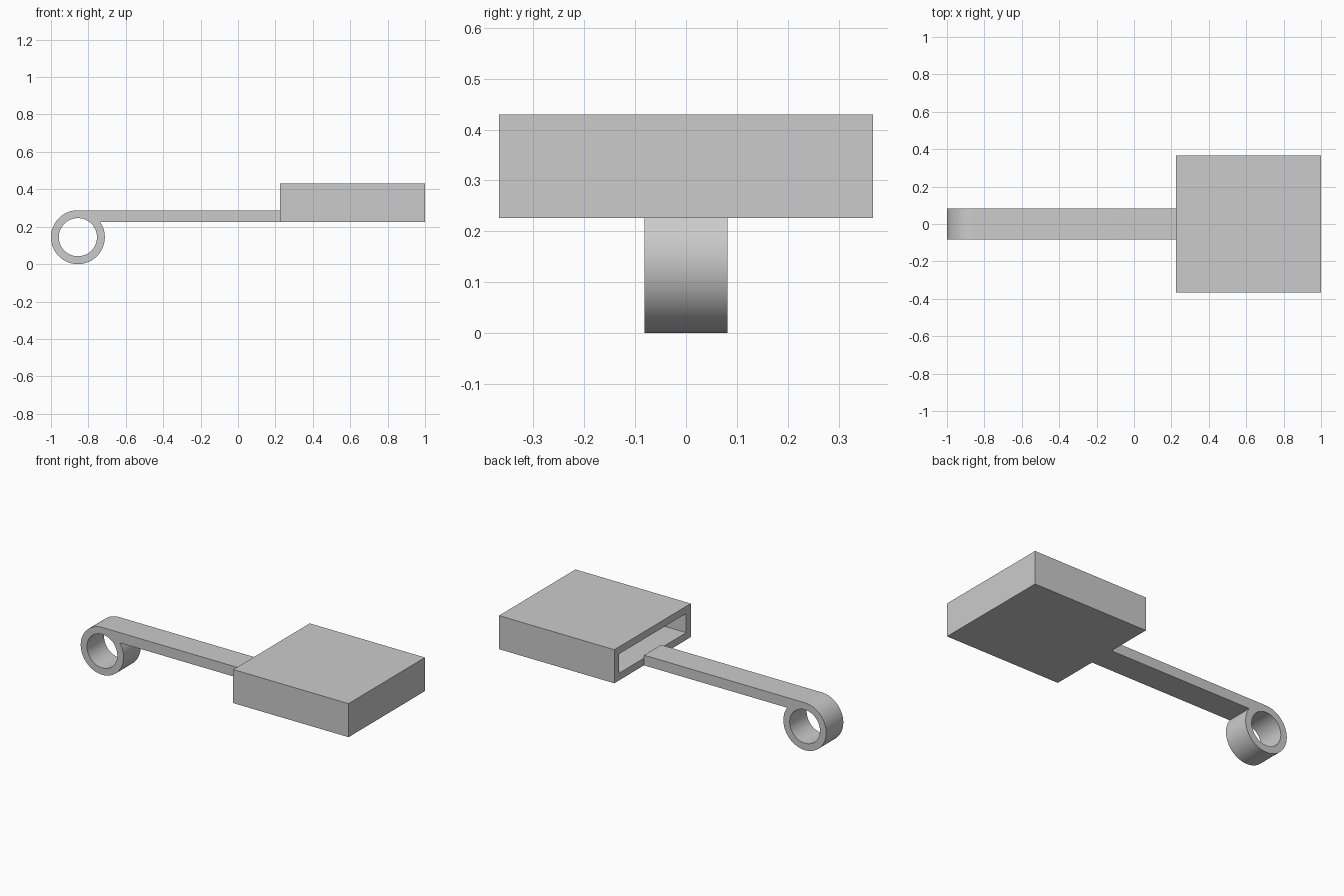
import bpy
import bmesh
from math import asin, cos, sin, pi, tau

if "Cube" in bpy.data.objects:
    bpy.data.objects.remove(bpy.data.objects["Cube"], do_unlink=True)

# Shared sizes
WALL = 0.062
BASE_Z, TOP_Z = 0.226, 0.43
SLEEVE_X, END_X = 0.225, 1.0
HALF_Y = 0.367
ARM_HALF_Y = 0.082
RING_R, BORE_R = 0.144, 0.102
RING_X, RING_Z = -1 + RING_R, RING_R

grey = bpy.data.materials.new("plain grey")
grey.use_nodes = True
grey.diffuse_color = (0.6, 0.6, 0.6, 1)
grey.node_tree.nodes["Principled BSDF"].inputs["Base Color"].default_value = (0.6, 0.6, 0.6, 1)


def arc(radius, start, end, steps):
    angles = [start + (end - start) * i / steps for i in range(steps + 1)]
    return [(RING_X + radius * cos(a), RING_Z + radius * sin(a)) for a in angles]


def add_loop(curve, points):
    spline = curve.splines.new("POLY")
    spline.points.add(len(points) - 1)
    for p, (x, z) in zip(spline.points, points):
        p.co = (x, z, 0, 1)
    spline.use_cyclic_u = True


# Arm ending in a ring: side profile with a bore, extruded across the width
curve = bpy.data.curves.new("arm_profile", "CURVE")
curve.dimensions = "2D"
curve.fill_mode = "BOTH"
curve.extrude = ARM_HALF_Y
joint = asin((BASE_Z - RING_Z) / RING_R)
outline = arc(RING_R, pi / 2, tau + joint, 72)
outline += [(SLEEVE_X, BASE_Z), (SLEEVE_X, RING_Z + RING_R)]
add_loop(curve, outline)
add_loop(curve, arc(BORE_R, 0, tau, 72)[:-1])
arm = bpy.data.objects.new("arm_with_ring", curve)
bpy.context.collection.objects.link(arm)
arm.rotation_euler.x = pi / 2
bpy.ops.object.select_all(action="DESELECT")
arm.select_set(True)
bpy.context.view_layer.objects.active = arm
bpy.ops.object.convert(target="MESH")
bpy.ops.object.transform_apply(location=False, rotation=True, scale=False)
arm = bpy.context.object
arm.name = "arm_with_ring"
bm = bmesh.new()
bm.from_mesh(arm.data)
bmesh.ops.remove_doubles(bm, verts=bm.verts, dist=0.0001)
bmesh.ops.recalc_face_normals(bm, faces=bm.faces)
bm.to_mesh(arm.data)
bm.free()
arm.data.materials.clear()
arm.data.materials.append(grey)
bpy.ops.object.shade_smooth_by_angle(angle=pi / 6)

# Hollow sleeve: a box whose arm-side face is inset and pushed inwards
bm = bmesh.new()
bmesh.ops.create_cube(bm, size=1)
bmesh.ops.scale(bm, verts=bm.verts, vec=(END_X - SLEEVE_X, 2 * HALF_Y, TOP_Z - BASE_Z))
bmesh.ops.translate(bm, verts=bm.verts, vec=((END_X + SLEEVE_X) / 2, 0, (TOP_Z + BASE_Z) / 2))
bm.normal_update()
mouth = min(bm.faces, key=lambda f: f.calc_center_median().x)
bmesh.ops.inset_region(bm, faces=[mouth], thickness=WALL)
pocket = bmesh.ops.extrude_discrete_faces(bm, faces=[mouth])["faces"][0]
bmesh.ops.translate(bm, verts=pocket.verts, vec=(END_X - SLEEVE_X - WALL, 0, 0))
bmesh.ops.recalc_face_normals(bm, faces=bm.faces)
mesh = bpy.data.meshes.new("hollow_sleeve")
bm.to_mesh(mesh)
bm.free()
mesh.materials.append(grey)
bpy.context.collection.objects.link(bpy.data.objects.new("hollow_sleeve", mesh))
